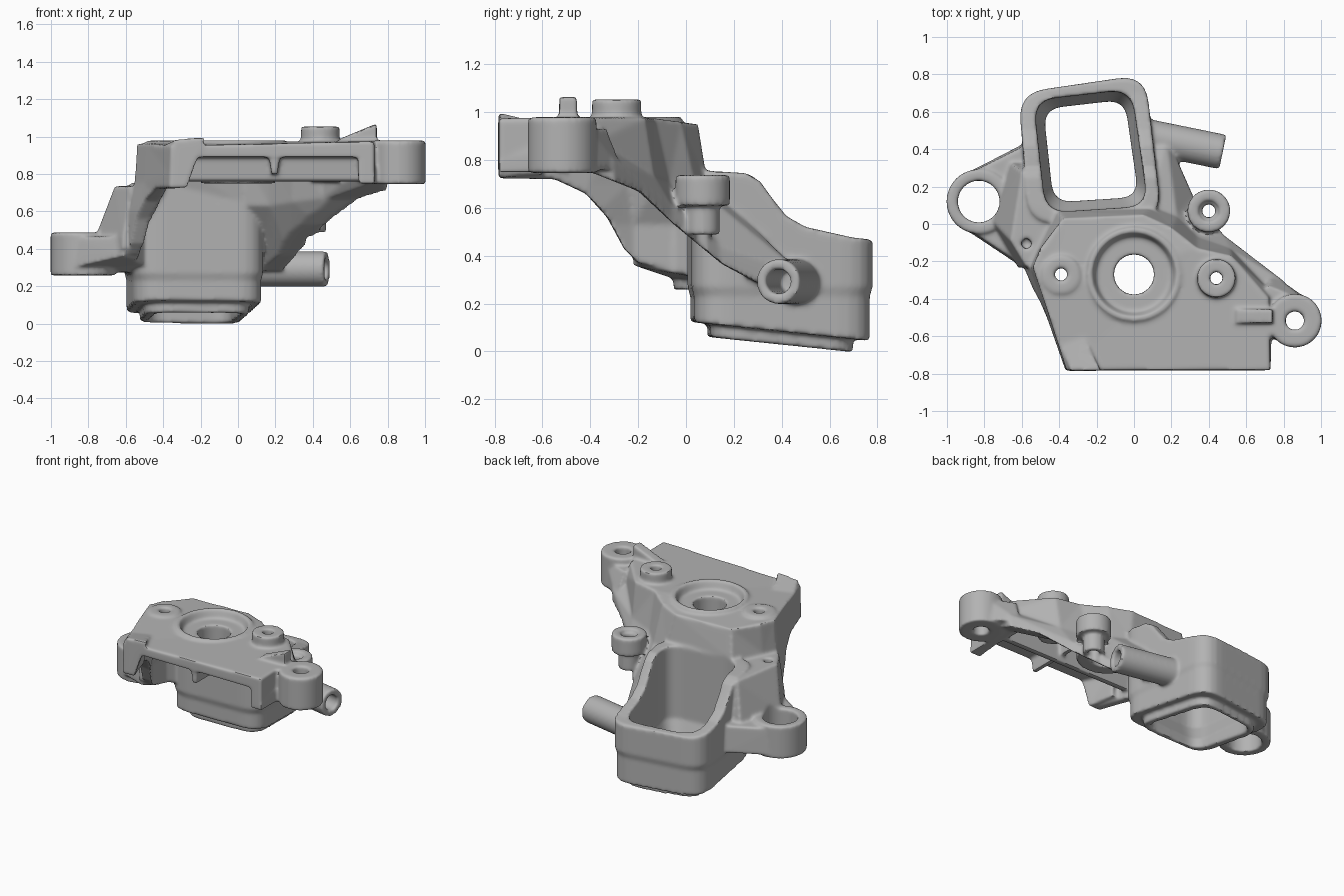
import bpy, bmesh, math
from mathutils import Vector

if "Cube" in bpy.data.objects:
    bpy.data.objects.remove(bpy.data.objects["Cube"])


def make(name, rings):
    """Closed solid skinned through rings of 3D points."""
    bm = bmesh.new()
    vs = [[bm.verts.new(p) for p in ring] for ring in rings]
    n = len(vs[0])
    for a, b in zip(vs, vs[1:]):
        for i in range(n):
            bm.faces.new((a[i], a[(i + 1) % n], b[(i + 1) % n], b[i]))
    bm.faces.new(vs[0][::-1])
    bm.faces.new(vs[-1])
    bmesh.ops.triangulate(bm, faces=bm.faces[:])
    bmesh.ops.recalc_face_normals(bm, faces=bm.faces[:])
    me = bpy.data.meshes.new(name)
    bm.to_mesh(me)
    bm.free()
    ob = bpy.data.objects.new(name, me)
    bpy.context.collection.objects.link(ob)
    return ob


def loft(name, *sections):
    """Sections are (outline, height), height being one value or one per point."""
    return make(name, [[(x, y, z[i] if isinstance(z, list) else z) for i, (x, y) in enumerate(pts)]
                       for pts, z in sections])


def along_x(name, prof, a, b):
    return make(name, [[(x, y, z) for y, z in prof] for x in (a, b)])


def along_y(name, prof, a, b):
    return make(name, [[(x, y, z) for x, z in prof] for y in (a, b)])


def circle(x, y, r, n=40):
    return [(x + r * math.cos(math.tau * i / n), y + r * math.sin(math.tau * i / n))
            for i in range(n)]


def cyl(name, x, y, r, z0, z1, r1=None):
    return loft(name, (circle(x, y, r), z0), (circle(x, y, r1 or r), z1))


def rounded(pts, r, n=6):
    """Round each corner of a polygon."""
    out = []
    for i, p in enumerate(pts):
        p, a, b = Vector(p), Vector(pts[i - 1]), Vector(pts[(i + 1) % len(pts)])
        s, e = p + (a - p).normalized() * r, p + (b - p).normalized() * r
        for k in range(n + 1):
            t = k / n
            out.append(tuple(s * (1 - t) ** 2 + p * 2 * t * (1 - t) + e * t * t))
    return out


def scaled(pts, s, c=(-0.22, 0.4)):
    return [(c[0] + (x - c[0]) * s, c[1] + (y - c[1]) * s) for x, y in pts]


def bake(ob):
    dg = bpy.context.evaluated_depsgraph_get()
    me = bpy.data.meshes.new_from_object(ob.evaluated_get(dg))
    ob.modifiers.clear()
    ob.data = me


def combine(ob, other, op):
    m = ob.modifiers.new("combine", 'BOOLEAN')
    m.solver, m.operation, m.object = 'EXACT', op, other
    bake(ob)
    bpy.data.objects.remove(other)


def add(ob, *others):
    for o in others:
        combine(ob, o, 'UNION')


def cut(ob, *others):
    for o in others:
        combine(ob, o, 'DIFFERENCE')


# Deck: steep upper wall, then a shelf falling to the lower edge on the right
deck_top = [(-.36, -.782), (.73, -.782), (.72, -.40), (.52, -.17), (.34, -.13), (.2, -.02),
            (.05, .05), (-.38, .03), (-.5, -.13), (-.54, -.23), (-.49, -.38)]
deck_mid = [(-.365, -.782), (.73, -.782), (.74, -.37), (.515, -.13), (.34, -.07), (.23, .04),
            (.1, .09), (-.41, .07), (-.51, -.135), (-.555, -.235), (-.5, -.4)]
deck_low = [(-.37, -.782), (.73, -.782), (.80, -.305), (.48, -.06), (.32, .14), (.17, .48),
            (.04, .45), (-.45, .10), (-.53, -.15), (-.58, -.25), (-.51, -.42)]
body = loft("bracket_casting", (deck_low, .15),
            (deck_low, [.6, .6, .8, .61, .44, .33, .33, .6, .6, .6, .6]),
            (deck_mid, [.8, .8, .88, .73, .71, .69, .7, .75, .75, .75, .75]),
            (deck_top, [.95, .975, .978, .978, .975, .96, .95, .95, .96, .96, .965]))
base = [(-.615, -.24), (-.3, -.1), (-.3, .3), (-.66, .33), (-.765, .02)]
add(body, loft("shoulder", (base, .22), (base, .46),
               ([(-.575, -.23), (-.3, -.1), (-.3, .28), (-.6, .28), (-.66, -.09)], .735)))

# Open hollow under the deck
hollow_low = [(-.28, -.95), (.65, -.95), (.69, -.38), (.42, -.09), (.27, .09), (.13, .3),
              (0, .2), (-.45, .09), (-.54, -.05), (-.52, -.22), (-.42, -.42)]
hollow_mid = [(-.28, -.95), (.645, -.95), (.66, -.42), (.455, -.18), (.29, -.125), (.17, -.03),
              (.03, .03), (-.39, .02), (-.455, -.13), (-.48, -.24), (-.41, -.41)]
hollow_top = [(-.27, -.95), (.64, -.95), (.64, -.45), (.46, -.22), (.3, -.19), (.16, -.08),
              (.04, -.01), (-.36, -.03), (-.42, -.18), (-.45, -.25), (-.4, -.4)]
cut(body, loft("hollow", (hollow_low, .1),
               (hollow_low, [.55, .55, .74, .54, .37, .27, .27, .53, .53, .53, .53]),
               (hollow_mid, [.7, .7, .82, .67, .65, .63, .63, .7, .7, .7, .7]),
               (hollow_top, .89)))

# Curved lower edges of the two skirts
left_edge = [(-.9, .725), (-.55, .72), (-.42, .66), (-.33, .56), (-.26, .43), (-.2, .37),
             (-.04, .335), (.1, .275), (.6, .27), (.6, 0), (-.9, 0)]
right_edge = [(-.9, .75), (-.4, .75), (-.2, .67), (-.05, .53), (.15, .365), (.3, .285),
              (.6, .255), (.6, .01), (-.9, .01)]
cut(body, along_x("left_trim", left_edge, -1.2, .005),
    along_x("right_trim", right_edge, 0, 1.2))

# Ribs under the deck, corner flange and upright tab
add(body,
    along_x("cross_rib", [(-.55, .765), (-.5, .755), (-.48, .93), (-.57, .93)], -.37, .68),
    along_y("middle_rib", [(.18, .8), (.21, .8), (.23, .92), (.16, .92)], -.778, -.2),
    make("corner_flange", [[(-.365, -.785, .725), (-.27, -.785, .725), (-.32, -.6, .74), (-.42, -.6, .74)],
                           [(-.34, -.785, .985), (-.17, -.785, 1.0), (-.3, -.55, .945), (-.415, -.6, .945)]]),
    along_y("tab", [(.5, .94), (.742, .9), (.742, 1.07), (.55, .99)], -.53, -.455))

# Slanted duct with stepped lower wall and curved rim
duct = [(-.62, .70), (-.56, 0), (.15, .03), (.06, .80)]
outer, inner = rounded(duct, .15), rounded(scaled(duct, .97), .15)
shell = loft("duct", (inner, -.1), (inner, .23), (outer, .27), (outer, 1.1))
combine(shell, along_x("duct_sides",
        [(-.05, .13), (.85, .035), (.85, .46), (.7, .475), (.5, .52), (.42, .565), (.36, .64),
         (.31, .71), (.25, .745), (.085, .755), (-.05, .757)], -1, 1), 'INTERSECT')
add(body, shell)
collar_line = rounded(scaled(duct, .79), .13)
collar = loft("collar", (collar_line, -.2), (collar_line, .4))
combine(collar, along_x("collar_sides", [(-.1, .08), (.9, -.024), (.9, .15), (-.1, .25)], -1, 1),
        'INTERSECT')
add(body, collar)

# Left ear with large eye, and right mounting lug
add(body,
    loft("ear_arm", ([(-.885, .278), (-.59, .43), (-.5, .25), (-.55, -.15), (-.61, -.225), (-.92, -.018)],
                     [.275, .275, .275, .345, .36, .29]),
         ([(-.88, .27), (-.58, .42), (-.5, .25), (-.55, -.15), (-.61, -.21), (-.91, -.01)], .465)),
    cyl("ear", -.83, .12, .172, .258, .487),
    loft("lug_arm", ([(.66, -.62), (.80, -.60), (.94, -.41), (.74, -.265), (.64, -.36)], .76),
         ([(.66, -.62), (.80, -.60), (.92, -.41), (.72, -.33), (.64, -.38)], .93)),
    cyl("lug", .86, -.517, .143, .746, .979))

# Central seat and bolt bosses
add(body, cyl("seat", 0, -.27, .20, .75, .93),
    cyl("seat_lip", 0, -.27, .275, .91, .98, .25),
    cyl("tall_boss", .44, -.29, .103, .76, 1.053),
    cyl("tall_boss_foot", .44, -.29, .13, .9, 1.0, .1),
    cyl("flush_boss", -.39, -.27, .102, .77, .978),
    cyl("side_boss_stem", .4, .07, .07, .488, .66),
    cyl("side_boss_head", .4, .07, .114, .61, .737))


# Side pipe
def pipe(name, r, length, past=0.0, n=32):
    d = Vector((.98, -.2, 0)).normalized()
    side = Vector((-d.y, d.x, 0))
    end = Vector((.475, .385, .292))
    ring = [side * r * math.cos(math.tau * i / n) + Vector((0, 0, r * math.sin(math.tau * i / n)))
            for i in range(n)]
    return make(name, [[end + d * t + p for p in ring] for t in (-length, past)])


add(body, pipe("pipe", .094, .42))

# All openings
hole = [(-.485, .615), (-.43, .115), (.025, .145), (-.05, .665)]
small, large = rounded(hole, .1), rounded(scaled(hole, 1.2, (-.225, .388)), .12)
cut(body, loft("duct_bore", (small, -.2), (small, .12), (large, .24), (large, 1.3)),
    pipe("pipe_bore", .052, .3, .1),
    cyl("ear_eye", -.83, .12, .112, .1, .8),
    cyl("lug_hole", .86, -.517, .05, .6, 1.2),
    cyl("seat_dish", 0, -.27, .2, .922, 1.01, .235),
    cyl("seat_hole", 0, -.27, .107, .6, 1.2),
    cyl("tall_hole", .44, -.29, .034, .6, 1.2),
    cyl("flush_hole", -.39, -.27, .034, .6, 1.2),
    cyl("side_hole", .4, .07, .036, .4, .9),
    cyl("side_counterbore", .4, .07, .055, .71, .9),
    cyl("pin_hole", -.575, -.105, .027, .6, .9))

# Cast fillets: even remesh followed by light smoothing
rm = body.modifiers.new("cast_skin", 'REMESH')
rm.mode, rm.voxel_size = 'VOXEL', .01
sm = body.modifiers.new("cast_fillets", 'SMOOTH')
sm.factor, sm.iterations = .5, 9
bake(body)

mat = bpy.data.materials.new("cast_grey")
mat.diffuse_color = (.45, .45, .45, 1)
mat.use_nodes = True
mat.node_tree.nodes["Principled BSDF"].inputs["Base Color"].default_value = mat.diffuse_color
body.data.materials.clear()
body.data.materials.append(mat)
bpy.context.view_layer.objects.active = body
body.select_set(True)
bpy.ops.object.shade_smooth_by_angle(angle=math.radians(40))
